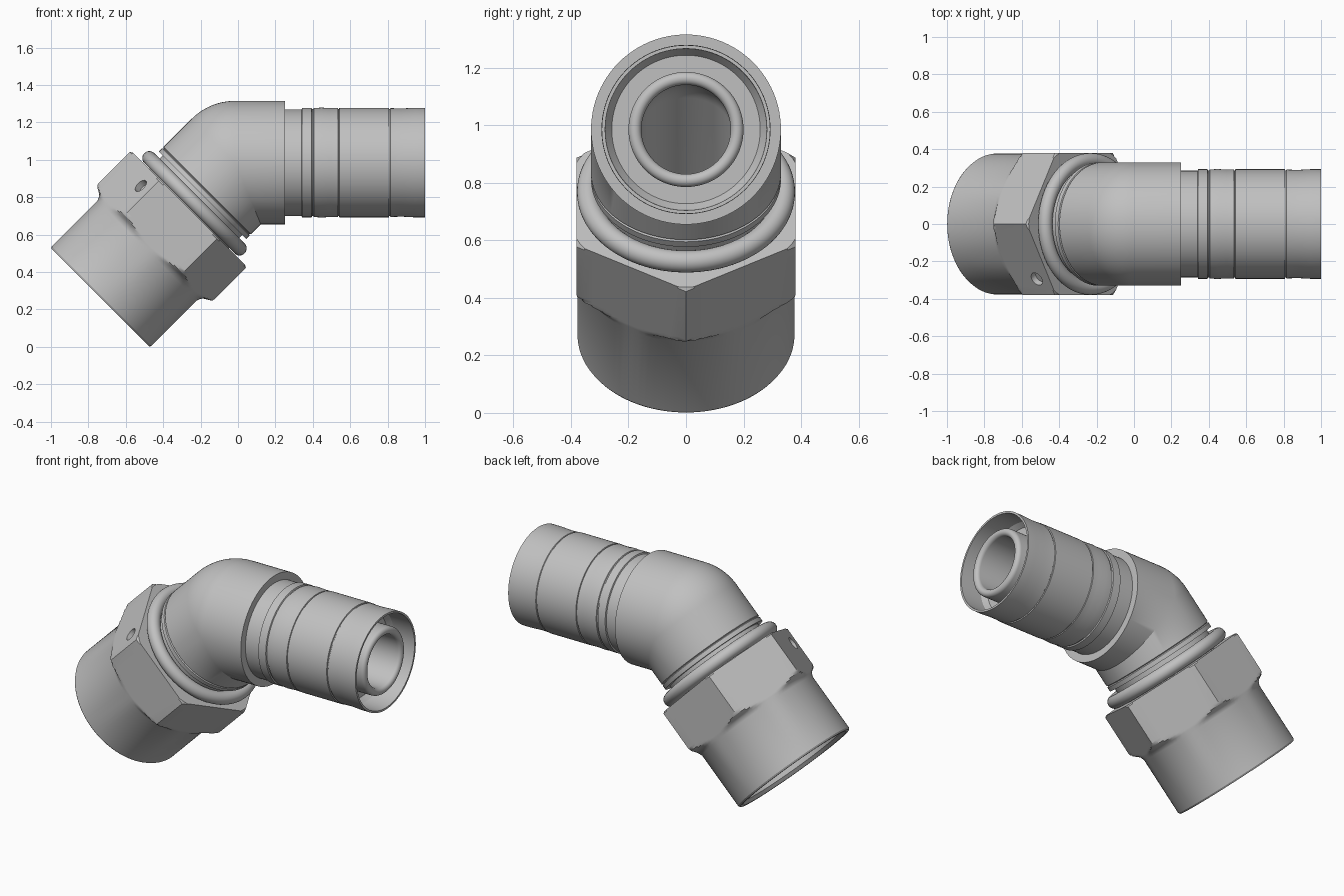
import bpy, bmesh
from math import sin, cos, pi, tau, radians
from mathutils import Matrix, Vector

if "Cube" in bpy.data.objects:
    bpy.data.objects.remove(bpy.data.objects["Cube"])

steel = bpy.data.materials.new("steel_grey")
steel.use_nodes = True
GREY = (0.53, 0.53, 0.53, 1)
steel.diffuse_color = GREY
steel.node_tree.nodes["Principled BSDF"].inputs["Base Color"].default_value = GREY

BEND = Vector((-0.015, 0, 0.985))      # where both pipe axes meet
X, Y, Z = Vector((1, 0, 0)), Vector((0, 1, 0)), Vector((0, 0, 1))
DOWN = Vector((-1, 0, -1)).normalized()
APOTHEM = 0.38


def frame(axis, side):
    m = Matrix((side, axis.cross(side), axis)).transposed().to_4x4()
    m.translation = BEND
    return m


PIPE, NUT, SIDE = frame(X, Y), frame(DOWN, Y), frame(Y, Z)


def hex_limit(r, a):
    """Trim a radius to a hexagon with a corner in the bend plane."""
    off = (a - radians(30)) % radians(60) - radians(30)
    return min(r, APOTHEM / cos(off))


def revolve(bm, profile, mat, start=0, sweep=tau, segs=96, closed=False, hexed=False):
    """Turn (distance along axis, radius) points about the frame's axis."""
    rows = []
    for i in range(segs + 1):
        a = start + sweep * i / segs
        row = []
        for t, r in profile:
            rr = hex_limit(r, a) if hexed else r
            row.append(bm.verts.new(mat @ Vector((rr * cos(a), rr * sin(a), t))))
        rows.append(row)
    n = len(profile)
    faces = []
    for p, q in zip(rows, rows[1:]):
        for j in range(n if closed else n - 1):
            k = (j + 1) % n
            faces.append(bm.faces.new((p[j], p[k], q[k], q[j])))
    return faces


def clip(bm, faces, normal):
    """Keep the part of the faces on the side the normal points to."""
    geom = set(faces)
    for f in faces:
        geom.update(f.verts)
        geom.update(f.edges)
    bmesh.ops.bisect_plane(bm, geom=list(geom), plane_co=BEND, plane_no=normal,
                           clear_inner=True, dist=1e-5)


def shade(ob):
    bpy.ops.object.select_all(action='DESELECT')
    ob.select_set(True)
    bpy.context.view_layer.objects.active = ob
    bpy.ops.object.shade_smooth_by_angle(angle=radians(28))


def finish(bm, name):
    bmesh.ops.remove_doubles(bm, verts=bm.verts, dist=1e-4)
    bmesh.ops.recalc_face_normals(bm, faces=bm.faces)
    me = bpy.data.meshes.new(name)
    bm.to_mesh(me)
    bm.free()
    me.materials.append(steel)
    ob = bpy.data.objects.new(name, me)
    bpy.context.collection.objects.link(ob)
    shade(ob)
    return ob


def arc(t, r, rad, a0, a1, n):
    return [(t + rad * cos(a0 + (a1 - a0) * i / n), r + rad * sin(a0 + (a1 - a0) * i / n))
            for i in range(n + 1)]


BODY, BORE = 0.33, 0.155

# Elbow body: two mitred hollow legs and a ball-shaped outer corner
bm = bmesh.new()
collar = [(0, BODY), (0.265, BODY), (0.265, BORE), (0, BORE)]
clip(bm, revolve(bm, collar, PIPE), X - DOWN)
spigot = [(0, BODY), (0.212, BODY), (0.217, 0.322), (0.222, BODY), (0.247, BODY),
          (0.247, 0.3), (0.66, 0.3), (0.74, 0.25), (0.74, BORE), (0, BORE)]
clip(bm, revolve(bm, spigot, NUT), DOWN - X)
for rad in (BODY, BORE):
    revolve(bm, arc(0, 0, rad, 0, pi, 48), SIDE, sweep=-pi / 4, segs=12)
finish(bm, "elbow_body")

# Crimped outer sleeve with grooves and an open mouth
bm = bmesh.new()
sleeve = [(0.26, 0.285), (0.355, 0.285), (0.358, 0.293), (0.408, 0.293), (0.411, 0.286),
          (0.417, 0.286), (0.42, 0.291), (0.46, 0.294), (0.51, 0.291), (0.549, 0.292),
          (0.551, 0.287), (0.555, 0.287), (0.557, 0.293), (0.821, 0.293), (0.823, 0.287),
          (0.827, 0.287), (0.83, 0.291), (0.89, 0.289), (0.96, 0.293), (1.015, 0.293),
          (1.015, 0.281), (0.88, 0.279), (0.85, 0.258), (0.85, 0.19), (0.26, 0.19)]
revolve(bm, sleeve, PIPE, closed=True)
finish(bm, "hose_sleeve")

# Inner tube with a rounded lip
bm = bmesh.new()
tube = [(0.26, 0.2)] + arc(0.988, 0.1775, 0.0225, pi / 2, -pi / 2, 10) + [(0.26, BORE)]
revolve(bm, tube, PIPE, closed=True)
finish(bm, "inner_tube")

# Retaining ring behind the nut
bm = bmesh.new()
revolve(bm, arc(0.308, 0.341, 0.038, 0, tau * 23 / 24, 23), NUT, closed=True)
finish(bm, "retaining_ring")

# Swivel nut: hexagon trimmed into a round skirt
bm = bmesh.new()
nut = [(0.35, 0.305), (0.35, 0.425), (0.358, 0.445), (0.595, 0.445), (0.606, 0.436),
       (0.617, 0.424), (0.626, 0.408), (0.634, 0.395), (0.645, 0.385), (0.665, 0.377),
       (1.01, 0.377), (1.02, 0.371), (1.02, 0.352), (1.0, 0.335), (0.64, 0.335),
       (0.6, 0.305)]
revolve(bm, nut, NUT, closed=True, hexed=True)
nut_ob = finish(bm, "swivel_nut")

# Small drilled hole on the upper front flat of the nut
up = Vector((-1, 0, 1)).normalized()
normal = up * cos(radians(30)) - Y * sin(radians(30))
centre = BEND + DOWN * 0.445 + up * 0.269 - Y * 0.294
bm = bmesh.new()
bmesh.ops.create_cone(bm, cap_ends=True, segments=32, radius1=0.038, radius2=0.038, depth=0.07,
                      matrix=Matrix.Translation(centre) @ normal.to_track_quat('Z', 'Y').to_matrix().to_4x4())
drill = finish(bm, "hole_cutter")
drill.hide_render = True
cut = nut_ob.modifiers.new("hole", 'BOOLEAN')
cut.operation = 'DIFFERENCE'
cut.solver = 'EXACT'
cut.object = drill
bpy.ops.object.select_all(action='DESELECT')
nut_ob.select_set(True)
bpy.context.view_layer.objects.active = nut_ob
bpy.ops.object.modifier_apply(modifier=cut.name)
bpy.data.objects.remove(drill)
shade(nut_ob)
